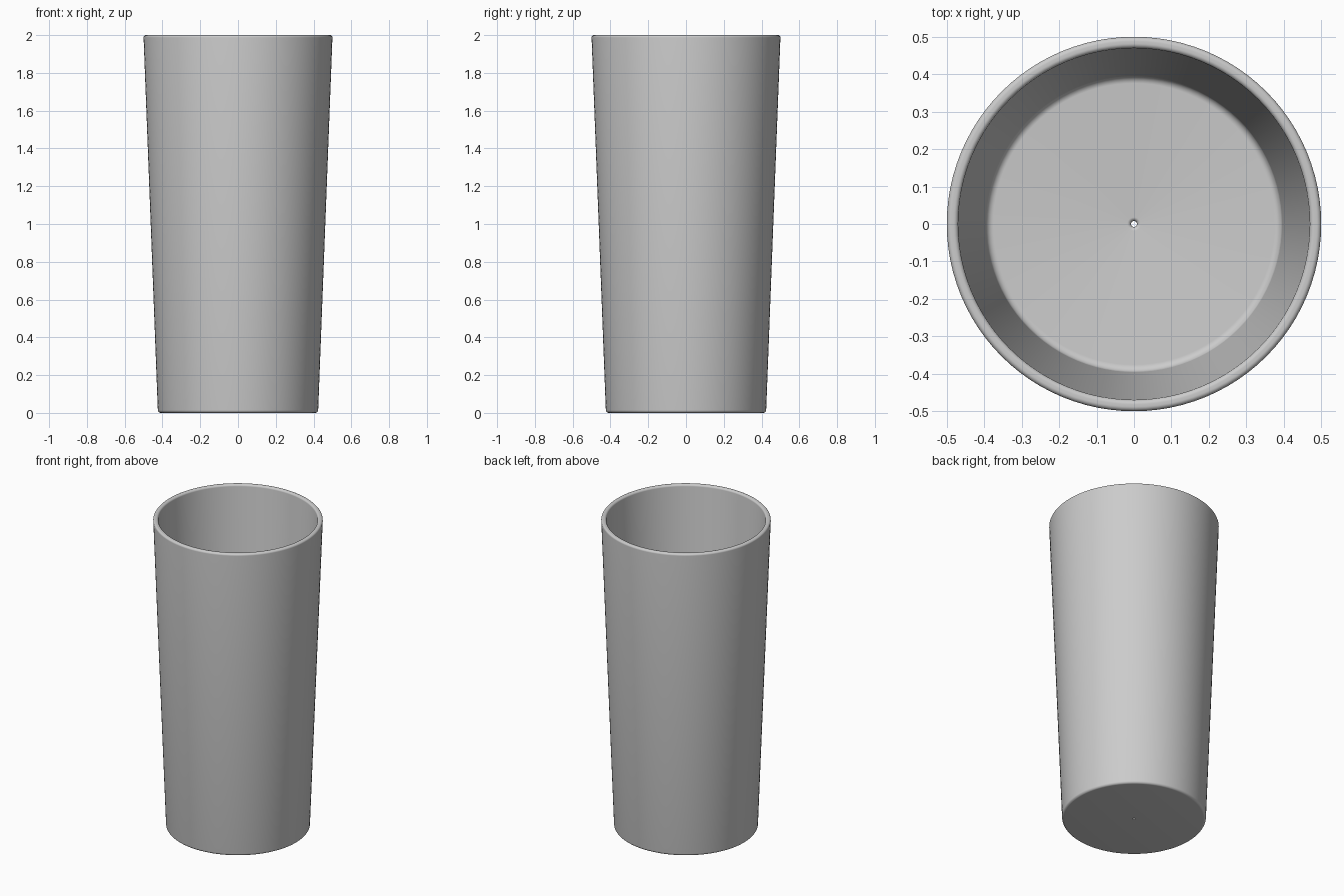
import bpy, bmesh, math
from mathutils import Matrix, Vector

if "Cube" in bpy.data.objects:
    bpy.data.objects.remove(bpy.data.objects["Cube"])

SEGMENTS = 96


def rounded(points, steps=5):
    """Round each (r, z, radius) corner of a closed outline with an arc."""
    out = []
    n = len(points)
    for i, (r, z, rad) in enumerate(points):
        p = Vector((r, z))
        if rad == 0:
            out.append(p)
            continue
        da = (Vector(points[i - 1][:2]) - p).normalized()
        db = (Vector(points[(i + 1) % n][:2]) - p).normalized()
        half = da.angle(db) / 2
        centre = p + (da + db).normalized() * (rad / math.sin(half))
        start = p + da * (rad / math.tan(half)) - centre
        end = p + db * (rad / math.tan(half)) - centre
        for k in range(steps + 1):
            t = k / steps
            out.append(centre + start.lerp(end, t).normalized() * rad)
    return out


def lathe(name, outline, material):
    """Revolve a closed outline around z."""
    bm = bmesh.new()
    rings = []
    for s in range(SEGMENTS):
        turn = Matrix.Rotation(2 * math.pi * s / SEGMENTS, 3, 'Z')
        rings.append([bm.verts.new(turn @ Vector((p.x, 0, p.y))) for p in outline])
    n = len(outline)
    for s in range(SEGMENTS):
        a, b = rings[s], rings[(s + 1) % SEGMENTS]
        for i in range(n):
            j = (i + 1) % n
            bm.faces.new((a[i], b[i], b[j], a[j]))
    bmesh.ops.recalc_face_normals(bm, faces=bm.faces)
    mesh = bpy.data.meshes.new(name)
    bm.to_mesh(mesh)
    bm.free()
    mesh.materials.append(material)
    obj = bpy.data.objects.new(name, mesh)
    bpy.context.collection.objects.link(obj)
    bpy.context.view_layer.objects.active = obj
    obj.select_set(True)
    bpy.ops.object.shade_smooth_by_angle(angle=math.radians(35))
    return obj


grey = bpy.data.materials.new("light grey")
grey.diffuse_color = (0.6, 0.6, 0.6, 1)
grey.use_nodes = True
grey.node_tree.nodes["Principled BSDF"].inputs["Base Color"].default_value = grey.diffuse_color

# Cup wall, rounded rim, floor and small drain hole in one closed outline
cup_outline = rounded([
    (0.008, 0.0, 0),        # drain hole, underside
    (0.424, 0.0, 0.015),    # foot
    (0.5005, 2.0, 0.012),   # outer rim
    (0.470, 2.0, 0.012),    # inner rim
    (0.395, 0.03, 0.02),    # inside corner
    (0.008, 0.03, 0.010),   # drain hole, softened upper edge
])
lathe("cup", cup_outline, grey)
